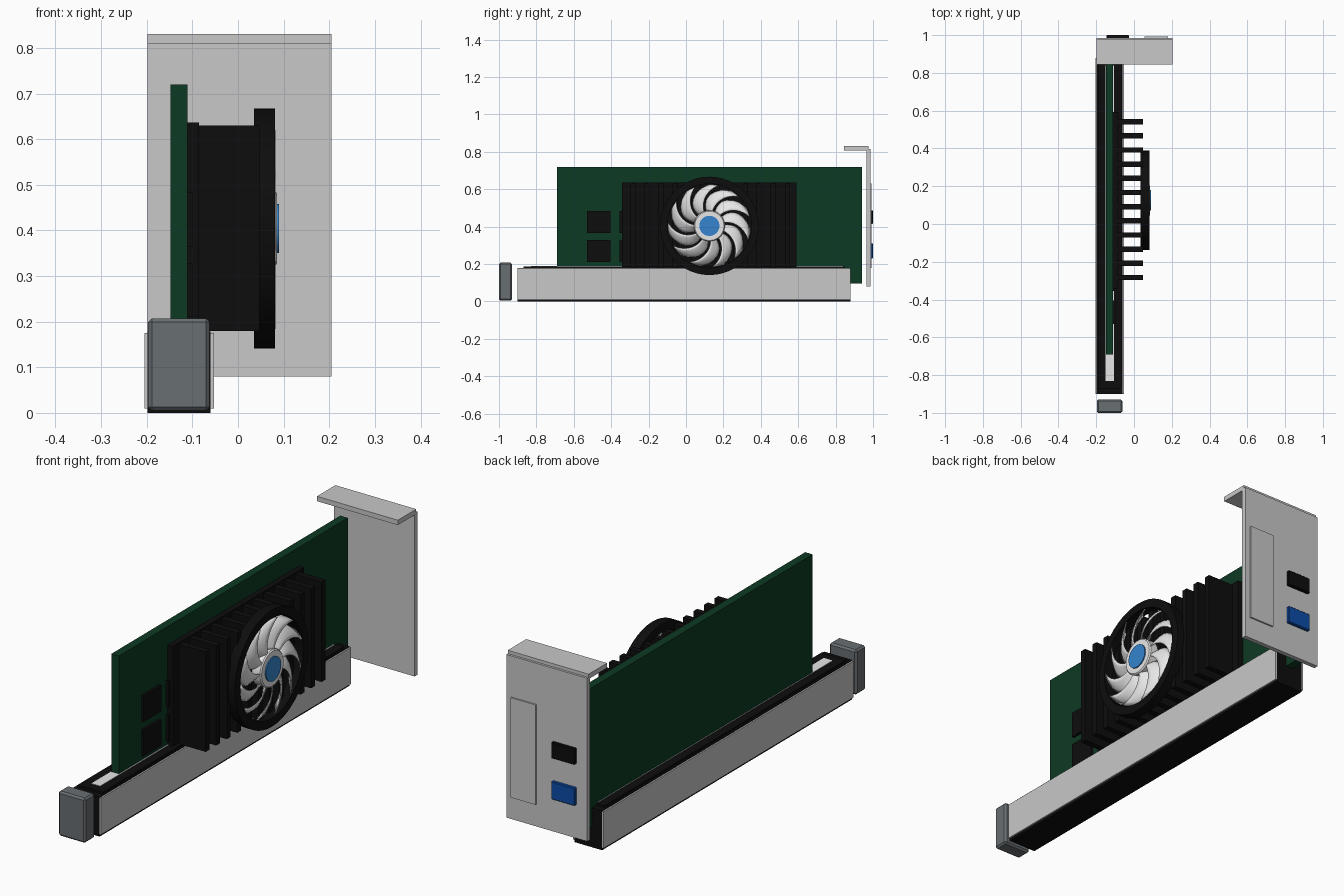
import bpy, bmesh, math
from mathutils import Matrix, Vector

cube = bpy.data.objects.get("Cube")
if cube:
    bpy.data.objects.remove(cube, do_unlink=True)


def material(name, rgb):
    m = bpy.data.materials.new(name)
    m.use_nodes = True
    m.diffuse_color = (*rgb, 1)
    m.node_tree.nodes["Principled BSDF"].inputs["Base Color"].default_value = (*rgb, 1)
    return m


black = material("black plastic", (.004, .004, .004))
green = material("board green", (.004, .042, .017))
metal = material("light metal", (.58, .58, .58))
slate = material("slate grey", (.14, .157, .168))
white = material("white plastic", (.8, .8, .8))
sky = material("sky blue", (.035, .235, .62))
deep = material("deep blue", (.004, .074, .40))


def finish(name, bm, mat, smooth=False):
    bmesh.ops.recalc_face_normals(bm, faces=bm.faces)
    me = bpy.data.meshes.new(name)
    bm.to_mesh(me)
    bm.free()
    ob = bpy.data.objects.new(name, me)
    bpy.context.collection.objects.link(ob)
    me.materials.append(mat)
    if smooth:
        bpy.ops.object.select_all(action='DESELECT')
        ob.select_set(True)
        bpy.context.view_layer.objects.active = ob
        bpy.ops.object.shade_smooth_by_angle(angle=math.radians(35))
    return ob


def box(name, x, y, z, mat, bevel=0):
    """Box from three (low, high) ranges."""
    bm = bmesh.new()
    bmesh.ops.create_cube(bm, size=1)
    for v in bm.verts:
        v.co = [(lo + hi) / 2 + c * (hi - lo) for c, (lo, hi) in zip(v.co, (x, y, z))]
    if bevel:
        bmesh.ops.bevel(bm, geom=bm.edges[:], offset=bevel, segments=1, affect='EDGES')
    return finish(name, bm, mat)


# Slot: body, rim, pale insert and metal side plates
box("slot_body", (-.198, -.06), (-.9, .88), (0, .178), black)
box("slot_rim", (-.19, -.066), (-.87, .85), (.17, .187), black)
box("slot_insert", (-.15, -.106), (-.83, .84), (.1, .189), white)
for side, x in (("right", -.205), ("left", -.06)):
    box(f"slot_plate_{side}", (x, x + .007), (-.9, .88), (.01, .175), metal)
box("slot_latch", (-.197, -.062), (-1, -.93), (.005, .207), slate, .008)

# Circuit board and its memory chips
box("circuit_board", (-.148, -.111), (-.69, .94), (.095, .72), green)
for row, z in enumerate((.21, .365)):
    for col, y in enumerate((-.53, -.355)):
        box(f"chip_{row}_{col}", (-.111, -.099), (y, y + .125), (z, z + .118), black)

# Heat sink with a row of fins
box("heatsink_base", (-.111, -.085), (-.343, .592), (.18, .637), black)
for i in range(12):
    y = -.283 + i * .075
    box(f"heatsink_fin_{i + 1}", (-.086, .047), (y - .014, y + .014), (.18, .63), black)

# Fan, turned around the x axis
CENTRE = Vector((0, .125, .404))


def lathe(name, profile, mat, closed=False):
    """Spin (x, radius) points around the fan axis."""
    bm = bmesh.new()
    vs = [bm.verts.new((x, 0, r)) for x, r in profile]
    for a, b in zip(vs, vs[1:]):
        bm.edges.new((a, b))
    if closed:
        bm.edges.new((vs[-1], vs[0]))
    bmesh.ops.spin(bm, geom=bm.verts[:] + bm.edges[:], cent=(0, 0, 0), axis=(1, 0, 0),
                   angle=math.tau, steps=48)
    bmesh.ops.remove_doubles(bm, verts=bm.verts, dist=1e-5)
    bmesh.ops.translate(bm, verts=bm.verts, vec=CENTRE)
    return finish(name, bm, mat, True)


lathe("fan_ring", [(.035, .263), (.081, .263), (.081, .225), (.035, .225)], black, True)
lathe("fan_hub", [(.04, 0), (.04, .083), (.08, .083), (.085, .078), (.085, 0)], white)
lathe("fan_cap", [(.08, 0), (.08, .054), (.09, .054), (.09, 0)], sky)

# Swept, pitched blades
BLADES, RINGS, CHORDS = 11, 8, 4
bm = bmesh.new()
for k in range(BLADES):
    grid = []
    for i in range(RINGS + 1):
        t = i / RINGS
        r = .075 + .145 * t
        mid = math.tau * k / BLADES + .65 * t * t
        half = .20 + .05 * math.sin(math.pi * t) - .07 * t ** 3
        row = []
        for j in range(CHORDS + 1):
            s = 2 * j / CHORDS - 1
            a = mid + s * half
            x = .062 + .018 * s + .005 * (1 - s * s)
            row.append(bm.verts.new(CENTRE + Vector((x, r * math.sin(a), r * math.cos(a)))))
        grid.append(row)
    for a, b in zip(grid, grid[1:]):
        for j in range(CHORDS):
            bm.faces.new((a[j], a[j + 1], b[j + 1], b[j]))
blades = finish("fan_blades", bm, white, True)
solid = blades.modifiers.new("thickness", 'SOLIDIFY')
solid.thickness = .004
solid.offset = 0

# Bracket with folded top and ports
box("bracket_plate", (-.198, .205), (.965, .986), (.08, .815), metal)
box("bracket_flange", (-.198, .205), (.845, .976), (.808, .83), metal)
box("port_cover", (.055, .18), (.98, .993), (.18, .63), metal)
box("black_port", (-.145, -.027), (.98, 1), (.415, .487), black, .003)
box("blue_port", (-.145, -.027), (.98, 1), (.23, .31), deep, .003)
